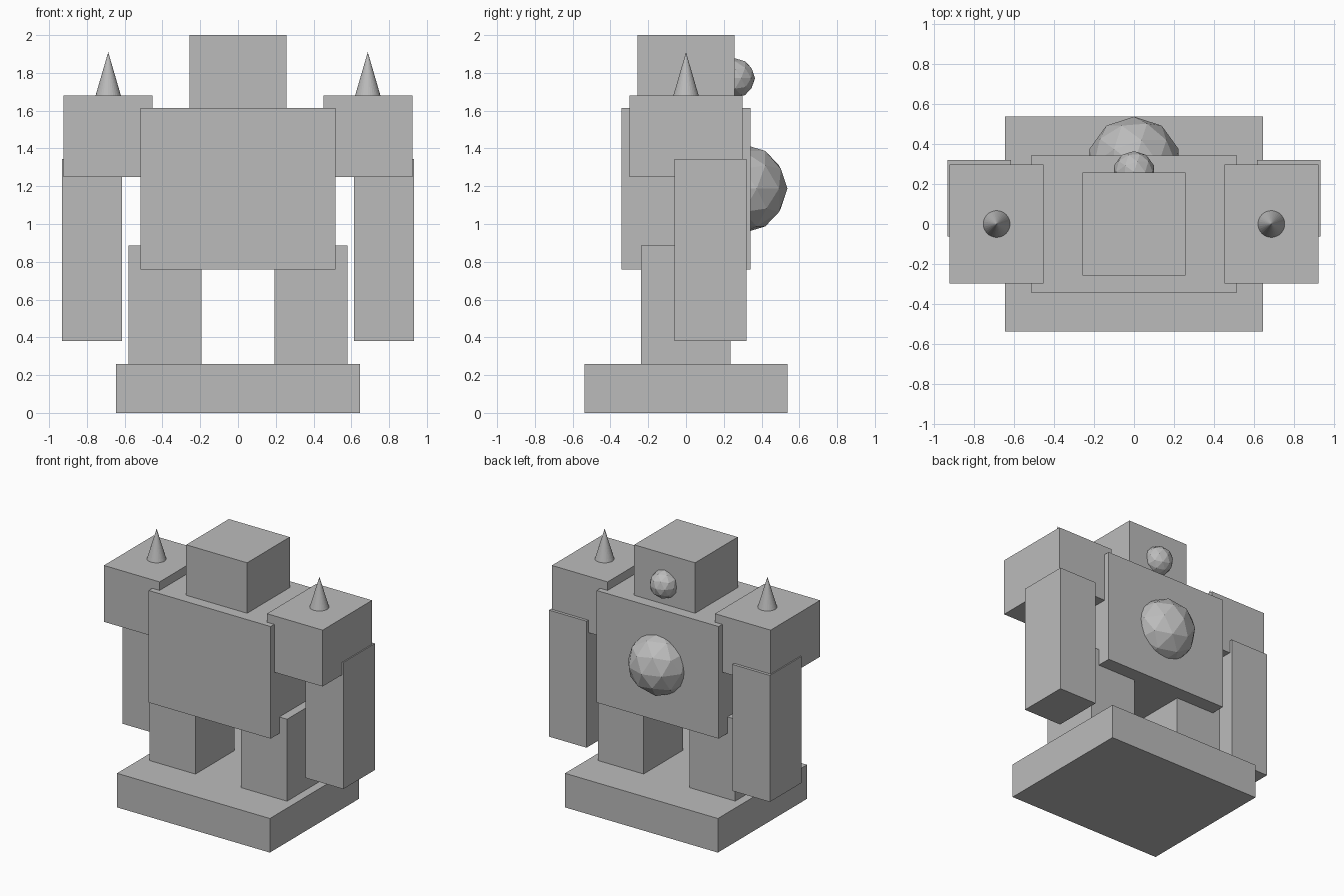
import bpy

cube = bpy.data.objects.get("Cube")
if cube:
    bpy.data.objects.remove(cube, do_unlink=True)

stone = bpy.data.materials.new("plain grey")
stone.use_nodes = True
GREY = (0.5, 0.5, 0.5, 1)
stone.diffuse_color = GREY
stone.node_tree.nodes["Principled BSDF"].inputs["Base Color"].default_value = GREY


def finish(name):
    ob = bpy.context.object
    ob.name = name
    ob.data.materials.clear()
    ob.data.materials.append(stone)
    return ob


def block(name, x, y, z):
    """Box given its (min, max) range on each axis."""
    ranges = (x, y, z)
    bpy.ops.mesh.primitive_cube_add(size=1, location=[(a + b) / 2 for a, b in ranges])
    ob = finish(name)
    ob.scale = [b - a for a, b in ranges]
    return ob


def gem(name, radius, y, z):
    bpy.ops.mesh.primitive_ico_sphere_add(subdivisions=2, radius=radius, location=(0, y, z))
    return finish(name)


# Base, torso and head
block("base", (-0.645, 0.645), (-0.537, 0.537), (0, 0.26))
block("torso", (-0.515, 0.515), (-0.342, 0.342), (0.76, 1.615))
block("head", (-0.257, 0.257), (-0.257, 0.257), (1.485, 2.0))

# Faceted balls on the back
gem("back_ball", 0.235, 0.302, 1.187)
gem("head_ball", 0.105, 0.26, 1.772)

# Limbs, shoulders and spikes on both sides
for side, s in (("left", 1), ("right", -1)):
    def span(a, b):
        return tuple(sorted((s * a, s * b)))

    block(side + "_leg", span(0.193, 0.58), (-0.237, 0.235), (0.26, 0.885))
    block(side + "_arm", span(0.615, 0.932), (-0.062, 0.32), (0.38, 1.345))
    block(side + "_shoulder", span(0.453, 0.923), (-0.298, 0.298), (1.25, 1.68))
    bpy.ops.mesh.primitive_cone_add(vertices=32, radius1=0.067, depth=0.23,
                                    location=(s * 0.687, 0, 1.795))
    finish(side + "_spike")
